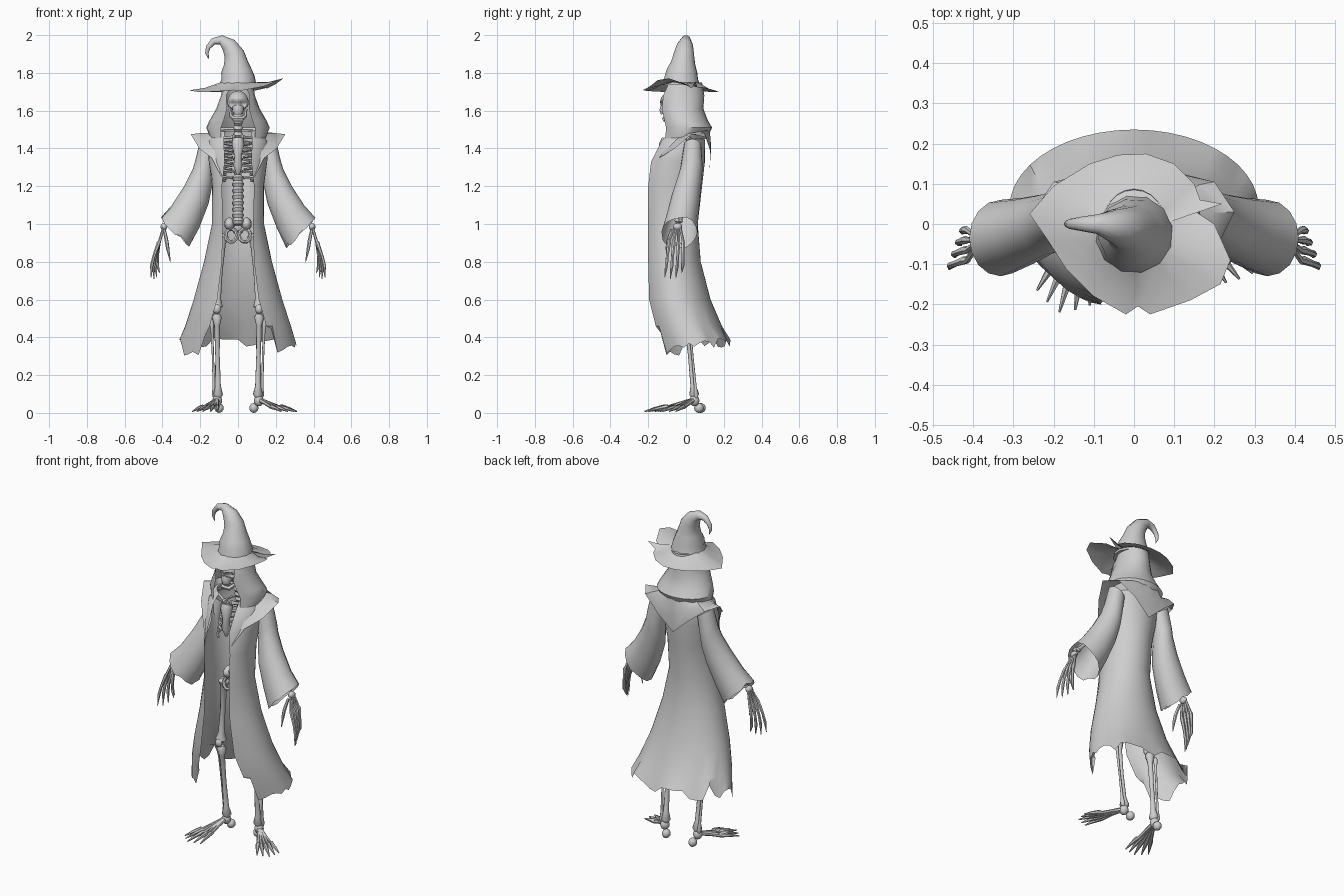
import bpy, bmesh, random
from math import sin, cos, pi, asin, radians
from mathutils import Vector, Matrix

random.seed(4)
if "Cube" in bpy.data.objects:
    bpy.data.objects.remove(bpy.data.objects["Cube"])

grey = bpy.data.materials.new("plain_grey")
grey.use_nodes = True
tone = (0.62, 0.62, 0.62, 1)
grey.diffuse_color = tone
grey.node_tree.nodes["Principled BSDF"].inputs["Base Color"].default_value = tone


def finish(name, bm, sharp=50):
    bmesh.ops.recalc_face_normals(bm, faces=bm.faces)
    mesh = bpy.data.meshes.new(name)
    bm.to_mesh(mesh)
    bm.free()
    mesh.materials.append(grey)
    mesh.shade_smooth()
    mesh.set_sharp_from_angle(angle=radians(sharp))
    obj = bpy.data.objects.new(name, mesh)
    bpy.context.collection.objects.link(obj)
    return obj


def loft(name, rings, closed=True, caps=False, sharp=50):
    """Skin a list of equally long point rings."""
    bm = bmesh.new()
    rows = [[bm.verts.new(p) for p in ring] for ring in rings]
    count = len(rows[0])
    for low, high in zip(rows, rows[1:]):
        for i in range(count if closed else count - 1):
            j = (i + 1) % count
            bm.faces.new((low[i], low[j], high[j], high[i]))
    if caps:
        bm.faces.new(rows[0])
        bm.faces.new(rows[-1])
    return finish(name, bm, sharp)


def tube_rings(points, radii, sides):
    points = [Vector(p) for p in points]
    normal = Vector((0.31, 0.9, 0.2))
    rings = []
    for i, p in enumerate(points):
        t = (points[min(i + 1, len(points) - 1)] - points[max(i - 1, 0)]).normalized()
        normal = (normal - t * normal.dot(t)).normalized()
        other = t.cross(normal)
        angles = [2 * pi * k / sides for k in range(sides)]
        rings.append([p + radii[i] * (normal * cos(a) + other * sin(a)) for a in angles])
    return rings


def tube(name, points, radii, sides=6):
    return loft(name, tube_rings(points, radii, sides), caps=True)


def bone(name, a, b, r):
    """Long bone with a knob at each end."""
    a, b = Vector(a), Vector(b)
    stops = (0, 0.04, 0.14, 0.5, 0.86, 0.96, 1)
    swell = (1.1, 1.9, 1.1, 0.85, 1.1, 1.9, 1.1)
    return tube(name, [a.lerp(b, s) for s in stops], [r * w for w in swell], 8)


def ball(name, centre, size, segments=12):
    bm = bmesh.new()
    matrix = Matrix.Translation(centre) @ Matrix.Diagonal((*size, 1))
    bmesh.ops.create_uvsphere(bm, u_segments=segments, v_segments=segments * 2 // 3,
                              radius=1, matrix=matrix)
    return finish(name, bm)


def open_ring(z, width, gap, back, front, count):
    """Oval around the body that is open at the front."""
    end = pi - asin(gap / width)
    depth = (back - front) / (1 - cos(end))
    ring = []
    for i in range(count):
        a = end * (2 * i / (count - 1) - 1)
        ring.append(Vector((width * sin(a), back - depth + depth * cos(a), z)))
    return ring


# Long coat: height, half width, half opening, back y, front y
coat_profile = [(1.49, .12, .07, .09, -.08), (1.44, .16, .075, .10, -.13),
                (1.33, .155, .07, .10, -.185), (1.2, .137, .085, .085, -.2),
                (1.0, .138, .08, .062, -.2), (.8, .18, .085, .078, -.2),
                (.6, .235, .11, .13, -.195), (.46, .28, .15, .19, -.16),
                (.37, .31, .175, .235, -.12)]
columns = 37
coat_rings = [open_ring(*row, columns) for row in coat_profile]
for i, p in enumerate(coat_rings[-1]):
    t = abs(2 * i / (columns - 1) - 1)
    p.z += random.uniform(-.03, .03) - (.04 if .75 < t < .97 else 0)
    if t == 1:
        p.z += .05
    if i == 11:
        p.z += .08   # tear in the hem
loft("coat", coat_rings, closed=False)

# Hood
hood_profile = [(1.75, .08, .03, .085, -.09), (1.68, .09, .062, .097, -.12),
                (1.61, .115, .058, .092, -.128), (1.55, .15, .075, .115, -.115),
                (1.51, .168, .09, .138, -.105), (1.45, .145, .09, .11, -.11)]
loft("hood", [open_ring(*row, 21) for row in hood_profile], closed=False)

# Pointed shoulder cape, half outline from the back to the front, then mirrored
inner = [(0, .125, 1.5), (.07, .115, 1.5), (.125, .075, 1.49), (.14, .01, 1.48),
         (.125, -.06, 1.46), (.095, -.11, 1.43), (.068, -.155, 1.36)]
outer = [(0, .125, 1.29), (.1, .13, 1.38), (.2, .105, 1.46), (.25, .03, 1.475),
         (.205, -.06, 1.4), (.14, -.14, 1.35), (.088, -.19, 1.25)]


def mirrored(half):
    return [Vector((-x, y, z)) for x, y, z in half[:0:-1]] + [Vector(p) for p in half]


cape_in, cape_out = mirrored(inner), mirrored(outer)
cape_mid = [a.lerp(b, .5) + Vector((0, .008, .004)) for a, b in zip(cape_in, cape_out)]
loft("shoulder_cape", [cape_in, cape_mid, cape_out], closed=False, sharp=40)

# Hat brim: ragged outline in plan, raised toward the left
outline = [(.2, 0), (.155, .03), (.22, .05), (.165, .06), (.15, .1), (.1, .15), (.03, .175),
           (-.04, .172), (-.11, .15), (-.2, .095), (-.26, .025), (-.215, -.04),
           (-.17, -.11), (-.1, -.18), (-.02, -.225), (.01, -.205), (.04, -.225),
           (.14, -.19), (.215, -.15), (.24, -.09)]
rim, fold, band = [], [], []
for x, y in outline:
    lift = .085 * (x / .24) ** 2 if x > 0 else .025 * (x / .26) ** 2
    edge = Vector((x, y, 1.682 + lift + .025 * (y / .22) ** 2))
    head = Vector((0, -.025, 1.75))
    around = Vector((x, y + .025, 0)).normalized()
    band.append(head + around * .092)
    fold.append(band[-1].lerp(edge, .5) + Vector((0, 0, -.008)))
    rim.append(edge)
loft("hat_brim", [rim, fold, band], sharp=40)

# Hat crown with a curled tip
crown = [(0, -.025, 1.735), (0, -.025, 1.775), (-.008, -.02, 1.81), (-.01, -.015, 1.85),
         (-.02, -.01, 1.9), (-.048, -.005, 1.945), (-.09, 0, 1.975), (-.13, 0, 1.967),
         (-.158, 0, 1.935), (-.165, 0, 1.905), (-.155, 0, 1.875)]
tube("hat_crown", crown, [.1, .09, .083, .066, .055, .043, .025, .018, .013, .009, .002], 12)

# Skull with sunken eyes and nose
skull = ball("skull", (0, -.065, 1.645), (.056, .072, .06), 24)
for v in skull.data.vertices:
    for x, z, size in ((.023, 1.637, .018), (-.023, 1.637, .018), (0, 1.605, .01)):
        if v.co.y < -.08 and (v.co.x - x) ** 2 + (v.co.z - z) ** 2 < size ** 2:
            v.co.y += .03
    if v.co.z < 1.62:
        v.co.x *= .75
tube("upper_jaw", [(0, -.105, 1.62), (0, -.112, 1.6), (0, -.11, 1.583)], [.03, .03, .024], 10)
tube("lower_jaw", [(.042, -.05, 1.61), (.036, -.07, 1.57), (.018, -.115, 1.555),
                   (-.018, -.115, 1.555), (-.036, -.07, 1.57), (-.042, -.05, 1.61)],
     [.008, .011, .014, .014, .011, .008])

# Spine of swelling vertebrae
spine, girth = [], []
for i in range(37):
    z = 1.59 - i * .0165
    spine.append((0, -.01 + .04 * sin((1.55 - z) * 7), z))
    girth.append((.027 if i % 2 else .018) + (.007 if z < 1.25 else 0))
tube("spine", spine, girth, 8)

# Breastbone and pelvis
breastbone = tube("breastbone", [(0, -.1, 1.45), (0, -.11, 1.42), (0, -.115, 1.36),
                                 (0, -.115, 1.31), (0, -.11, 1.26)],
                  [.03, .036, .02, .026, .008], 8)
ball("sacrum", (0, .01, .99), (.035, .025, .05))


def fan(name, start, length, heading, spread, count):
    """Splayed toe bones that run along the ground."""
    for i in range(count):
        a = heading + spread * (i / (count - 1) - .5)
        reach = Vector((cos(a), sin(a), 0)) * length * (1 - .05 * abs(i - 2))
        heights = ((.08, .065), (.3, .05), (.55, .03), (.6, .032), (.8, .022), (1, .008))
        path = [Vector((start.x, start.y, z)) + reach * f for f, z in heights]
        tube(f"{name}_{i + 1}", path, [.012, .009, .009, .013, .009, .003])


for side, s in (("left", 1), ("right", -1)):
    def at(x, y, z):
        return Vector((s * x, y, z))

    # Wide sleeve: outer x and z, inner x and z, centre y, half depth
    sleeve = []
    for ox, oz, ix, iz, y, depth in ((.2, 1.45, .11, 1.39, .035, .045),
                                     (.225, 1.34, .13, 1.27, .03, .058),
                                     (.24, 1.29, .137, 1.2, .02, .064),
                                     (.285, 1.2, .155, 1.11, .0, .075),
                                     (.35, 1.1, .205, .98, -.02, .085),
                                     (.41, 1.03, .255, .88, -.035, .095)):
        mid, half = at((ox + ix) / 2, y, (oz + iz) / 2), at((ox - ix) / 2, 0, (oz - iz) / 2)
        turns = [2 * pi * k / 16 for k in range(16)]
        sleeve.append([mid + half * cos(a) + Vector((0, depth * sin(a), 0)) for a in turns])
    for p in sleeve[-1]:
        p.z += random.uniform(-.015, .015)
    loft(f"{side}_sleeve", sleeve)

    # Ribs, collar bone and hip
    for i in range(7):
        width = .07 + .006 * i
        path = [at(width * sin(a), -.025 + .085 * cos(a), 1.44 - .032 * i - .008 * a)
                for a in [pi * k / 9 for k in range(9 if i < 5 else 8)]]
        tube(f"{side}_rib_{i + 1}", path, [.007] * len(path), 5)
    bone(f"{side}_collar_bone", at(.015, -.1, 1.46), at(.17, .02, 1.45), .008)
    ball(f"{side}_hip_blade", at(.045, -.015, 1.0), (.028, .05, .035))
    loop = [at(.036 + .03 * cos(a), -.04 + .01 * sin(a), .94 + .035 * sin(a))
            for a in [2 * pi * k / 10 for k in range(11)]]
    tube(f"{side}_hip_ring", loop, [.01] * 11)

    # Arm bones and hand
    bone(f"{side}_upper_arm", at(.17, .03, 1.42), at(.24, .02, 1.18), .014)
    bone(f"{side}_forearm", at(.24, .02, 1.17), at(.38, -.035, 1.01), .009)
    bone(f"{side}_forearm_outer", at(.26, .0, 1.17), at(.39, -.05, 1.01), .007)
    ball(f"{side}_wrist", at(.392, -.045, .985), (.018, .026, .02), 8)
    for i in range(4):
        y = -.09 + .025 * i
        path = [at(.395, -.06 + .01 * i, .98), at(.415, y, .91), at(.42, y, .9),
                at(.445 - .006 * i, y * 1.1, .83), at(.457 - .01 * i, y * 1.15, .78),
                at(.46 - .015 * i, y * 1.2 - .005, .71 + .008 * (i - 1) ** 2)]
        tube(f"{side}_finger_{i + 1}", path, [.007, .008, .011, .008, .009, .002])
    tube(f"{side}_thumb", [at(.39, -.075, .97), at(.378, -.095, .91), at(.372, -.1, .87),
                           at(.358, -.095, .8)], [.008, .01, .009, .002])

    # Leg bones
    bone(f"{side}_thigh_bone", at(.078, -.02, .95), at(.113, 0, .55), .017)
    ball(f"{side}_kneecap", at(.112, -.025, .55), (.022, .016, .025), 8)
    bone(f"{side}_shin_bone", at(.112, 0, .525), at(.105, .045, .08), .0145)
    bone(f"{side}_calf_bone", at(.14, .015, .5), at(.125, .055, .08), .007)

    # Foot, the left one turned further out
    heading = radians(-42 if s > 0 else -106)
    ankle = at(.11, .045, 0)
    heel = ankle - Vector((cos(heading), sin(heading), 0)) * .035
    ball(f"{side}_ankle", ankle + Vector((0, 0, .065)), (.026, .026, .03))
    ball(f"{side}_heel", heel + Vector((0, 0, .026)), (.024, .026, .026))
    fan(f"{side}_toe", ankle, .25 if s > 0 else .275, heading, radians(32), 5)
